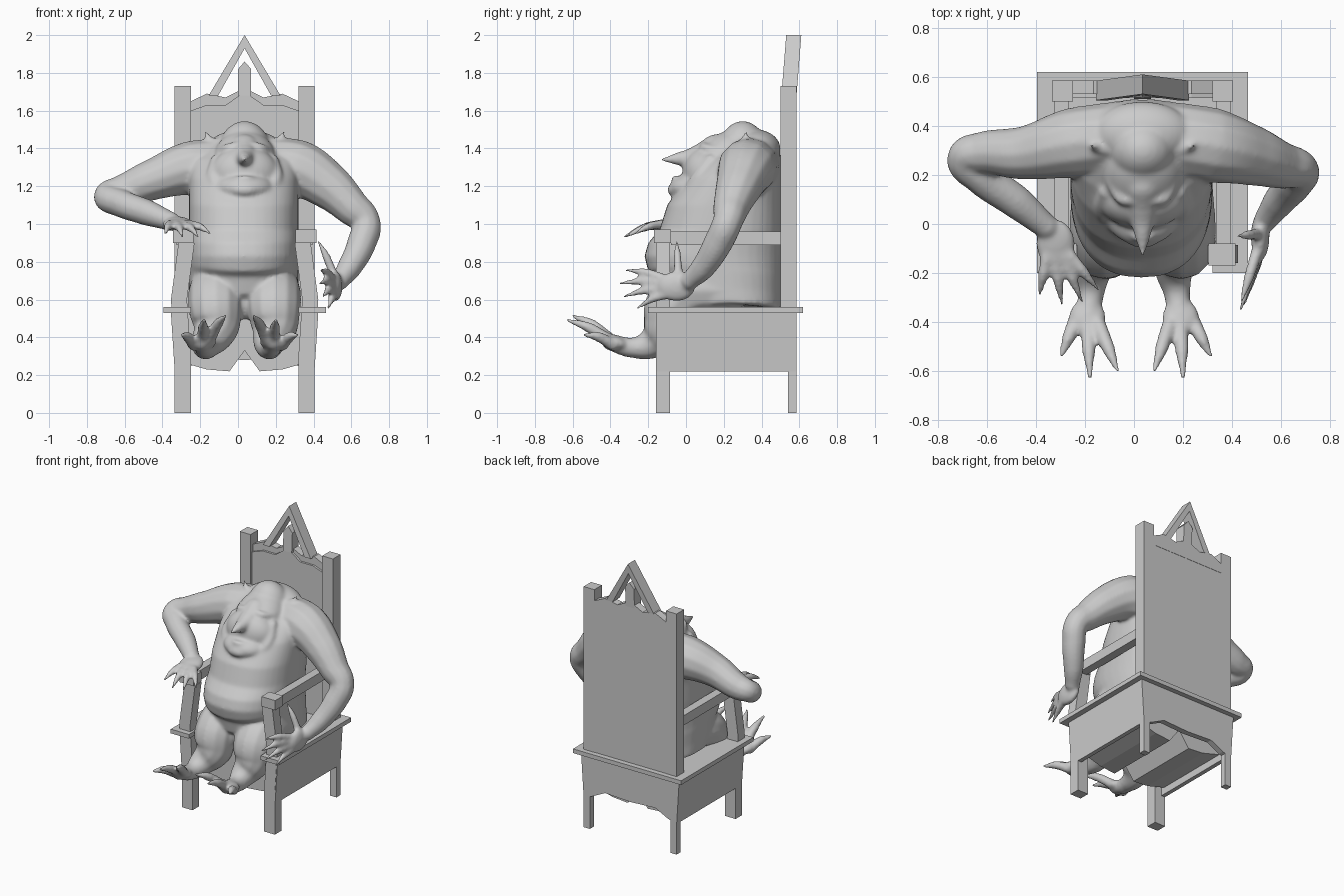
import bpy, bmesh, math
from mathutils import Vector, Matrix

cube = bpy.data.objects.get("Cube")
if cube:
    bpy.data.objects.remove(cube)

shade = (.6, .6, .6, 1)
grey = bpy.data.materials.new("plain grey")
grey.use_nodes = True
grey.diffuse_color = shade
grey.node_tree.nodes["Principled BSDF"].inputs["Base Color"].default_value = shade
middle = .035  # centre line of the throne


def add_mesh(name, bm):
    bmesh.ops.recalc_face_normals(bm, faces=bm.faces)
    mesh = bpy.data.meshes.new(name)
    bm.to_mesh(mesh)
    bm.free()
    mesh.materials.append(grey)
    obj = bpy.data.objects.new(name, mesh)
    bpy.context.collection.objects.link(obj)
    return obj


def prism(name, outline, front, back, lean=0):
    """Extrude an x-z outline from front to back; lean tips its upper end backwards."""
    bm = bmesh.new()
    base = min(z for x, z in outline)
    rings = [[bm.verts.new((middle + x, y + lean * (z - base), z)) for x, z in outline]
             for y in (front, back)]
    bm.faces.new(rings[0])
    bm.faces.new(rings[1])
    for i in range(len(outline)):
        bm.faces.new((rings[0][i - 1], rings[0][i], rings[1][i], rings[1][i - 1]))
    return add_mesh(name, bm)


def pair(name, outline, front, back, lean=0):
    """Left and right copies of a prism."""
    prism("left_" + name, outline, front, back, lean)
    prism("right_" + name, [(-x, z) for x, z in outline], front, back, lean)


def rect(left, right, bottom, top):
    return [(left, bottom), (right, bottom), (right, top), (left, top)]


def mirrored(half):
    return half + [(-x, z) for x, z in reversed(half) if x]


# Throne sides: posts, legs, arm rails and side panels
back_face, inner, outer = .585, .285, .37
seat_low, seat_top, skirt = .53, .56, .22
pair("back_post", rect(inner, outer, seat_low, 1.73), .5, back_face)
pair("back_leg", rect(.32, outer, 0, .3), .54, back_face)
bend = [(0, 0), (0, .3), (.02, .6), (0, .75), (-.02, .9)]
post = [(outer + x, z) for x, z in bend] + [(inner + x, z) for x, z in reversed(bend)]
pair("front_post", post, -.16, -.085)
pair("arm_block", rect(.27, .38, .9, .97), -.17, -.08)
pair("arm_rail", rect(.3, .36, .89, .96), -.08, .51)
pair("seat_panel", [(.34, skirt), (outer, skirt), (.39, seat_low), (.34, seat_low)],
     -.157, back_face)
pair("seat_edge", rect(inner, .43, seat_low, seat_top), -.2, .62)

# Seat, faceted underside and arched back apron
prism("seat_board", rect(-inner, inner, seat_low, seat_top), -.08, .62)
prism("seat_underside", mirrored([(.34, seat_low), (.34, .27), (.2, .23), (.08, skirt), (0, .33)]),
      -.06, .5)
prism("back_apron", mirrored([(.39, seat_low), (outer, skirt), (.3, .24), (.2, .29), (0, .28)]),
      .545, back_face)

# Back panel with scalloped top, crest rail, gable and finial
prism("back_panel", mirrored([(inner, seat_low), (inner, 1.6), (.2, 1.63), (.1, 1.63), (0, 1.7)]),
      .515, back_face - .002)
prism("crest_rail", mirrored([(inner, 1.58), (inner, 1.65), (.2, 1.69), (.1, 1.67), (0, 1.72)]),
      .53, back_face)
pair("gable", [(.19, 1.68), (0, 2), (0, 1.93), (.14, 1.68)], .505, back_face, .08)
prism("finial", mirrored([(.035, 1.68), (.035, 1.82), (0, 1.86)]), .51, back_face, .05)

# Creature: rounded pieces fused into one skin
skin = bmesh.new()


def blob(centre, radii, tilt=0):
    place = (Matrix.Translation(centre) @ Matrix.Rotation(tilt, 4, 'X')
             @ Matrix.Diagonal((*radii, 1)))
    bmesh.ops.create_uvsphere(skin, u_segments=32, v_segments=20, radius=1, matrix=place)


def limb(*points):
    """Tapered round tube through (x, y, z, radius) points, with rounded ends."""
    curve = bpy.data.curves.new("path", 'CURVE')
    curve.dimensions = '3D'
    curve.bevel_depth = 1
    curve.use_fill_caps = True
    spline = curve.splines.new('BEZIER')
    spline.bezier_points.add(len(points) - 1)
    for knot, (x, y, z, radius) in zip(spline.bezier_points, points):
        knot.co = (x, y, z)
        knot.radius = radius
        knot.handle_left_type = knot.handle_right_type = 'AUTO'
    obj = bpy.data.objects.new("path", curve)
    bpy.context.collection.objects.link(obj)
    depsgraph = bpy.context.evaluated_depsgraph_get()
    mesh = bpy.data.meshes.new_from_object(obj.evaluated_get(depsgraph))
    skin.from_mesh(mesh)
    bpy.data.objects.remove(obj)
    bpy.data.meshes.remove(mesh)
    for x, y, z, radius in (points[0], points[-1]):
        blob((x, y, z), (radius, radius, radius))


def digit(base, tip, radius=.025):
    """Knuckled finger or toe ending in a claw."""
    knuckle = base.lerp(tip, .5) + Vector((0, 0, radius / 2))
    limb((*base, radius), (*knuckle, radius * .9), (*tip, radius * .35))


def fan(palm, reach, spread, steps=(-1, -.35, .35, 1), radius=.025):
    """Digits fanned across the spread, the outer ones shorter."""
    palm, reach, spread = Vector(palm), Vector(reach), Vector(spread)
    for step in steps:
        tip = palm + reach * (1 - step * step / 4) + spread * step
        digit(palm + spread * step * .4, tip, radius)


# Torso from stacked oval rings: height and belly line, the rest by rule
belly_line = [(.55, -.05), (.63, -.14), (.72, -.16), (.75, -.2), (.83, -.22), (.9, -.2),
              (.97, -.14), (1.1, -.1), (1.24, 0), (1.34, .12), (1.42, .22), (1.47, .3)]
sides = 40
rings = []
for z, front in belly_line:
    back = .505 - max(0, z - 1.4)
    width = .29 * min(1, (1.5 - z) * 8)
    ring = []
    for i in range(sides):
        turn = i * math.tau / sides
        c, s = (math.copysign(abs(v) ** .85, v) for v in (math.cos(turn), math.sin(turn)))
        y = (front + back) / 2 + (back - front) / 2 * s
        sag = .03 * c * c * (z < .8)  # the belly hem droops in the middle
        ring.append(skin.verts.new((.03 + width * c, y, z + sag)))
    rings.append(ring)
for low, high in zip(rings, rings[1:]):
    for i in range(sides):
        skin.faces.new((low[i - 1], low[i], high[i], high[i - 1]))
skin.faces.new(rings[0][::-1])
skin.faces.new(rings[-1])

# Lap, hunched neck, head, jowls, nose and mouth
blob((middle, .02, .6), (.2, .13, .13))
blob((middle, .37, 1.4), (.2, .13, .1))
blob((middle, .3, 1.38), (.14, .13, .165))
blob((middle, .2, 1.33), (.17, .2, .14), .7)
blob((middle, .1, 1.27), (.18, .12, .14))
blob((middle, .07, 1.19), (.165, .16, .085))
blob((middle, 0, 1.18), (.1, .1, .05))
limb((middle, .16, 1.39, .085), (middle, .05, 1.35, .065), (middle, -.04, 1.345, .036),
     (middle, -.125, 1.34, .01))
limb((middle - .07, -.02, 1.235, .012), (middle, -.06, 1.24, .018),
     (middle + .07, -.02, 1.235, .012))

for s in (-1, 1):
    def off(distance):
        return middle + s * distance

    # Nostril, brow, jowl fold and pointed ear
    blob((off(.045), .05, 1.32), (.04, .055, .04))
    limb((off(.02), .1, 1.42, .02), (off(.08), .1, 1.405, .025), (off(.13), .17, 1.39, .02))
    limb((off(.15), .13, 1.34, .03), (off(.165), .06, 1.24, .035), (off(.11), 0, 1.15, .035))
    limb((off(.12), .3, 1.42, .03), (off(.18), .31, 1.44, .024), (off(.21), .32, 1.49, .008))

    # Leg with splayed, upturned foot
    hip, foot = off(.155), s * .19
    limb((hip, .2, .65, .13), (hip, 0, .63, .145), (hip, -.075, .56, .145),
         (hip, -.11, .45, .125), (s * .165, -.18, .37, .085), (s * .175, -.28, .345, .055),
         (foot, -.4, .375, .045))
    blob((foot, -.38, .375), (.075, .08, .038), -.3)
    fan((foot, -.4, .38), (.01, -.225, .11), (s * .115, .03, -.05), (-1, 0, 1), .032)

# Bent arm resting on the right arm block
limb((0, .36, 1.3, .15), (-.25, .33, 1.295, .145), (-.45, .29, 1.235, .11),
     (-.62, .29, 1.17, .088), (-.69, .27, 1.15, .073), (-.62, .19, 1.11, .075),
     (-.48, .09, 1.06, .07), (-.36, -.01, 1.015, .052))
blob((-.32, -.08, 1), (.08, .1, .035), .2)
fan((-.31, -.13, 1), (.06, -.2, -.07), (.12, .01, 0))

# Arm hanging over the left side, with a raised thumb
limb((.07, .36, 1.3, .15), (.32, .32, 1.29, .155), (.48, .28, 1.2, .125),
     (.6, .24, 1.09, .098), (.675, .22, 1.01, .08), (.655, .17, .9, .078),
     (.59, .09, .77, .066), (.54, .02, .7, .05))
blob((.515, -.05, .67), (.038, .1, .08))
fan((.51, -.1, .67), (-.07, -.25, -.02), (-.02, -.03, .1))
digit(Vector((.51, -.04, .72)), Vector((.425, -.05, .91)))

body = add_mesh("creature_body", skin)
fuse = body.modifiers.new("fuse", 'REMESH')
fuse.mode = 'VOXEL'
fuse.voxel_size = .01
fuse.use_smooth_shade = True
soften = body.modifiers.new("soften", 'SMOOTH')
soften.factor = .5
soften.iterations = 12
